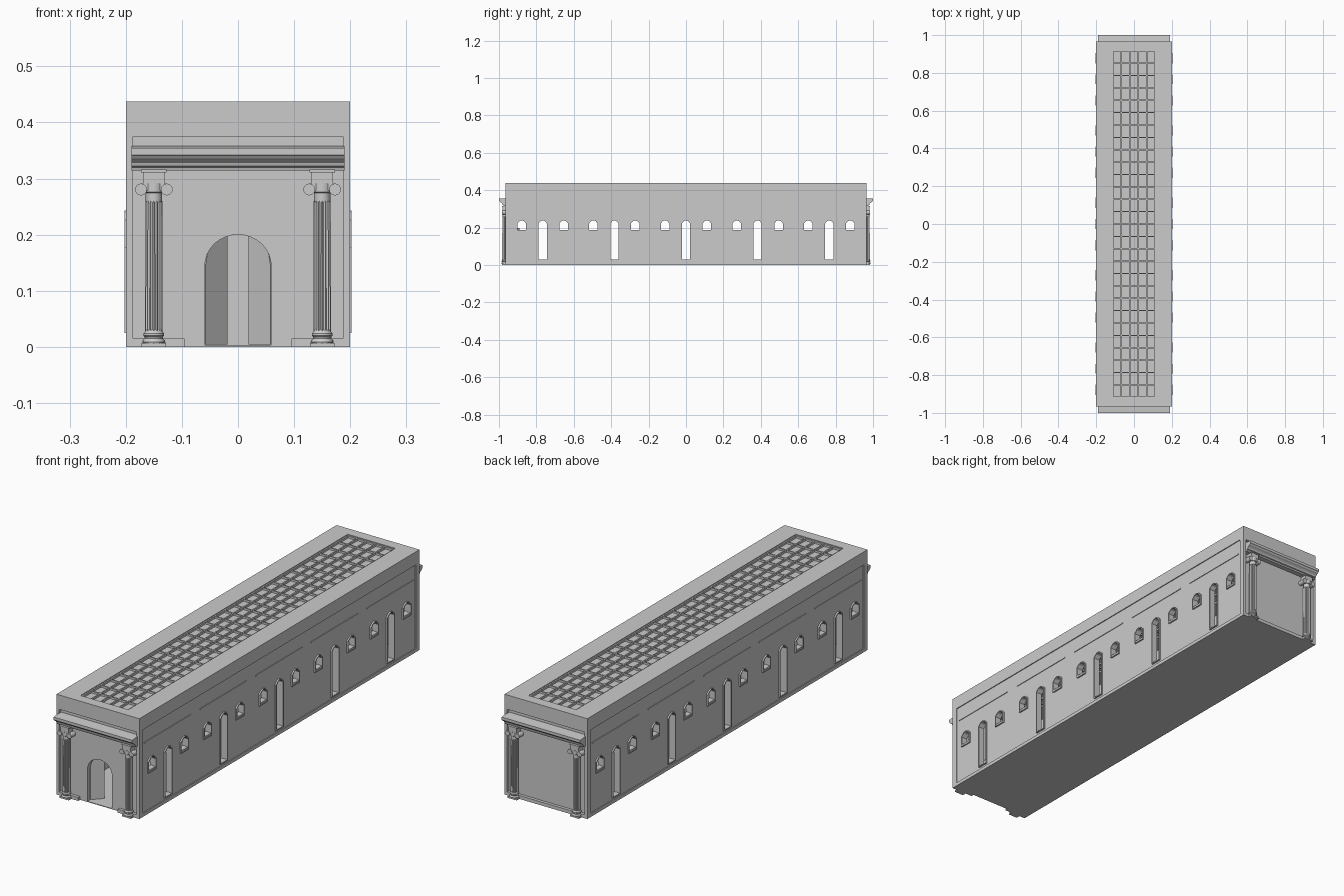
import bpy, bmesh, math
from mathutils import Matrix

if "Cube" in bpy.data.objects:
    bpy.data.objects.remove(bpy.data.objects["Cube"])

def finish(name, bm, smooth=False):
    bmesh.ops.recalc_face_normals(bm, faces=bm.faces[:])
    me = bpy.data.meshes.new(name)
    bm.to_mesh(me)
    bm.free()
    ob = bpy.data.objects.new(name, me)
    bpy.context.collection.objects.link(ob)
    if smooth:
        bpy.ops.object.select_all(action='DESELECT')
        ob.select_set(True)
        bpy.context.view_layer.objects.active = ob
        bpy.ops.object.shade_smooth_by_angle(angle=math.radians(35))
    return ob

def box(bm, x0, x1, y0, y1, z0, z1):
    m = Matrix.Translation(((x0 + x1) / 2, (y0 + y1) / 2, (z0 + z1) / 2))
    bmesh.ops.create_cube(bm, size=1, matrix=m @ Matrix.Diagonal((x1 - x0, y1 - y0, z1 - z0, 1)))

def place(axis, p, d):
    return (d, p[0], p[1]) if axis == 'x' else (p[0], d, p[1])

def skin(bm, loops, caps=True):
    rings = [[bm.verts.new(c) for c in l] for l in loops]
    n = len(rings[0])
    for a, b in zip(rings, rings[1:]):
        for i in range(n):
            bm.faces.new((a[i], a[(i + 1) % n], b[(i + 1) % n], b[i]))
    if caps:
        bm.faces.new(rings[0])
        bm.faces.new(rings[-1])
    return rings

def prism(bm, pts, axis, a, b):
    skin(bm, [[place(axis, p, d) for p in pts] for d in (a, b)])

def frame(bm, outer, inner, a, b):
    loops = [[place('x', p, d) for p in pts]
             for pts, d in ((outer, a), (outer, b), (inner, b), (inner, a), (outer, a))]
    skin(bm, loops, caps=False)
    bmesh.ops.remove_doubles(bm, verts=bm.verts[:], dist=1e-6)

def lathe_loops(profile, x, y, n=24):
    return [[(x + r * math.cos(2 * math.pi * i / n), y + r * math.sin(2 * math.pi * i / n), z)
             for i in range(n)] for r, z in profile]

def window(y, w, z0, z1):
    return [(y - w, z0), (y + w, z0), (y + w, z1 - .017), (y + w * .5, z1 - .004),
            (y, z1), (y - w * .5, z1 - .004), (y - w, z1 - .017)]

def cut(body, bm):
    cutter = finish('cutter', bm)
    mod = body.modifiers.new('cut', 'BOOLEAN')
    mod.operation = 'DIFFERENCE'
    mod.solver = 'EXACT'
    mod.object = cutter
    bpy.context.view_layer.objects.active = body
    bpy.ops.object.modifier_apply(modifier=mod.name)
    bpy.data.objects.remove(cutter)

# Hall body with hollow interior
bm = bmesh.new()
box(bm, -.2, .2, -.965, .965, 0, .4375)
body = finish('hall_body', bm)
bm = bmesh.new()
box(bm, -.172, .172, -.93, .93, .003, .41)
cut(body, bm)

# Shallow recessed panels on sides and ends
bm = bmesh.new()
for s in (-1, 1):
    box(bm, *sorted((s * .196, s * .25)), -.94, .94, .015, .38)
    box(bm, -.187, .187, *sorted((s * .952, s * 1.05)), .015, .375)
cut(body, bm)

# Threshold gap and arched doorway in the front
bm = bmesh.new()
prism(bm, [(-.094, -.01), (.094, -.01), (.096, .02), (-.096, .02)], 'y', -1.05, -.952)
cut(body, bm)
arch = [(.059 * math.cos(math.pi * i / 16), .145 + .055 * math.sin(math.pi * i / 16)) for i in range(17)]
bm = bmesh.new()
prism(bm, [(-.059, .003), (.059, .003)] + arch, 'y', -1.05, -.92)
cut(body, bm)

# Skylight opening
bm = bmesh.new()
box(bm, -.115, .115, -.92, .92, .38, .5)
cut(body, bm)

# Five bays: one tall window flanked by two small ones
bays = [-.766 + .383 * i for i in range(5)]
openings = []
for y in bays:
    openings += [(y, .024, .027, .241), (y - .112, .025, .178, .241), (y + .112, .025, .178, .241)]
bm = bmesh.new()
for o in openings:
    prism(bm, window(*o), 'x', -.3, .3)
cut(body, bm)

# Window frames, sills and string courses
bm_f, bm_s, bm_c = bmesh.new(), bmesh.new(), bmesh.new()
for s in (-1, 1):
    for y, w, z0, z1 in openings:
        frame(bm_f, window(y, w + .002, z0 - .002, z1 + .002),
              window(y, w - .002, z0 + .002, z1 - .002), s * .185, s * .2025)
        if z0 > .1:
            box(bm_s, *sorted((s * .175, s * .2)), y - w, y + w, z0, z0 + .009)
    for y in bays:
        box(bm_c, *sorted((s * .19, s * .199)), y - .16, y + .16, .314, .319)
finish('window_frames', bm_f)
finish('window_sills', bm_s)
finish('string_courses', bm_c)

# Skylight panes and glazing bars
bm = bmesh.new()
box(bm, -.116, .116, -.921, .921, .422, .425)
finish('skylight_pane', bm)
bm = bmesh.new()
for i in range(6):
    x = -.112 + .224 * i / 5
    box(bm, x - .003, x + .003, -.92, .92, .414, .434)
for i in range(29):
    y = -.917 + 1.834 * i / 28
    box(bm, -.115, .115, y - .003, y + .003, .414, .4335)
finish('skylight_bars', bm)

# Open door leaves
for s, name in ((-1, 'door_leaf_left'), (1, 'door_leaf_right')):
    us = [.057 * i / 10 for i in range(11)]
    top = [(u, .145 + .053 * math.sqrt(1 - ((.058 - u) / .058) ** 2)) for u in us]
    bm = bmesh.new()
    prism(bm, [(0, .004)] + top + [(.057, .004)], 'y', 0, .004)
    bmesh.ops.transform(bm, matrix=Matrix.Rotation(math.radians(46), 4, 'Z'), verts=bm.verts)
    bmesh.ops.transform(bm, matrix=Matrix.Translation((-.058, -.935, 0)), verts=bm.verts)
    bmesh.ops.scale(bm, vec=(-s, 1, 1), verts=bm.verts)
    finish(name, bm)

# Columns and cornice at both ends
base = [(.019, .006), (.02, .009), (.019, .012), (.016, .015), (.0165, .018),
        (.0185, .02), (.0185, .024), (.0165, .026), (.015, .03)]
neck = [(.0145, .258), (.0145, .274), (.017, .276), (.017, .292)]
cornice = [(.95, .314), (.974, .314), (.976, .32), (.98, .322), (.982, .328), (.988, .333),
           (.994, .336), (.997, .34), (1, .342), (1, .354), (.95, .358)]
for e, end in ((-1, 'front'), (1, 'back')):
    yc = e * .967
    for s, side in ((-1, 'left'), (1, 'right')):
        x = s * .15
        # Square plinth and moulded base
        bm = bmesh.new()
        box(bm, x - .022, x + .022, yc - .016, yc + .016, 0, .007)
        skin(bm, lathe_loops(base, x, yc))
        finish(f'{end}_{side}_column_base', bm, True)
        # Fluted shaft
        bm = bmesh.new()
        loops = []
        for z, r0 in ((.026, .0158), (.26, .0152)):
            ring = []
            for i in range(64):
                a = 2 * math.pi * i / 64
                r = r0 - (0, .0018, .0025, .0018)[i % 4]
                ring.append((x + r * math.cos(a), yc + r * math.sin(a), z))
            loops.append(ring)
        skin(bm, loops)
        finish(f'{end}_{side}_column_shaft', bm)
        # Capital with scrolls, block and abacus
        bm = bmesh.new()
        skin(bm, lathe_loops(neck, x, yc))
        box(bm, x - .024, x + .024, yc - .013, yc + .013, .279, .291)
        for v in (-1, 1):
            cx = x + v * .023
            circle = [(cx + .0105 * math.cos(t * math.pi / 10), .2805 + .0105 * math.sin(t * math.pi / 10))
                      for t in range(20)]
            prism(bm, circle, 'y', yc - .016, yc + .016)
        box(bm, x - .019, x + .019, yc - .015, yc + .015, .291, .311)
        box(bm, x - .023, x + .023, yc - .018, yc + .018, .311, .316)
        finish(f'{end}_{side}_capital', bm, True)
    bm = bmesh.new()
    prism(bm, [(e * y, z) for y, z in cornice], 'x', -.19, .19)
    finish(f'{end}_cornice', bm)
